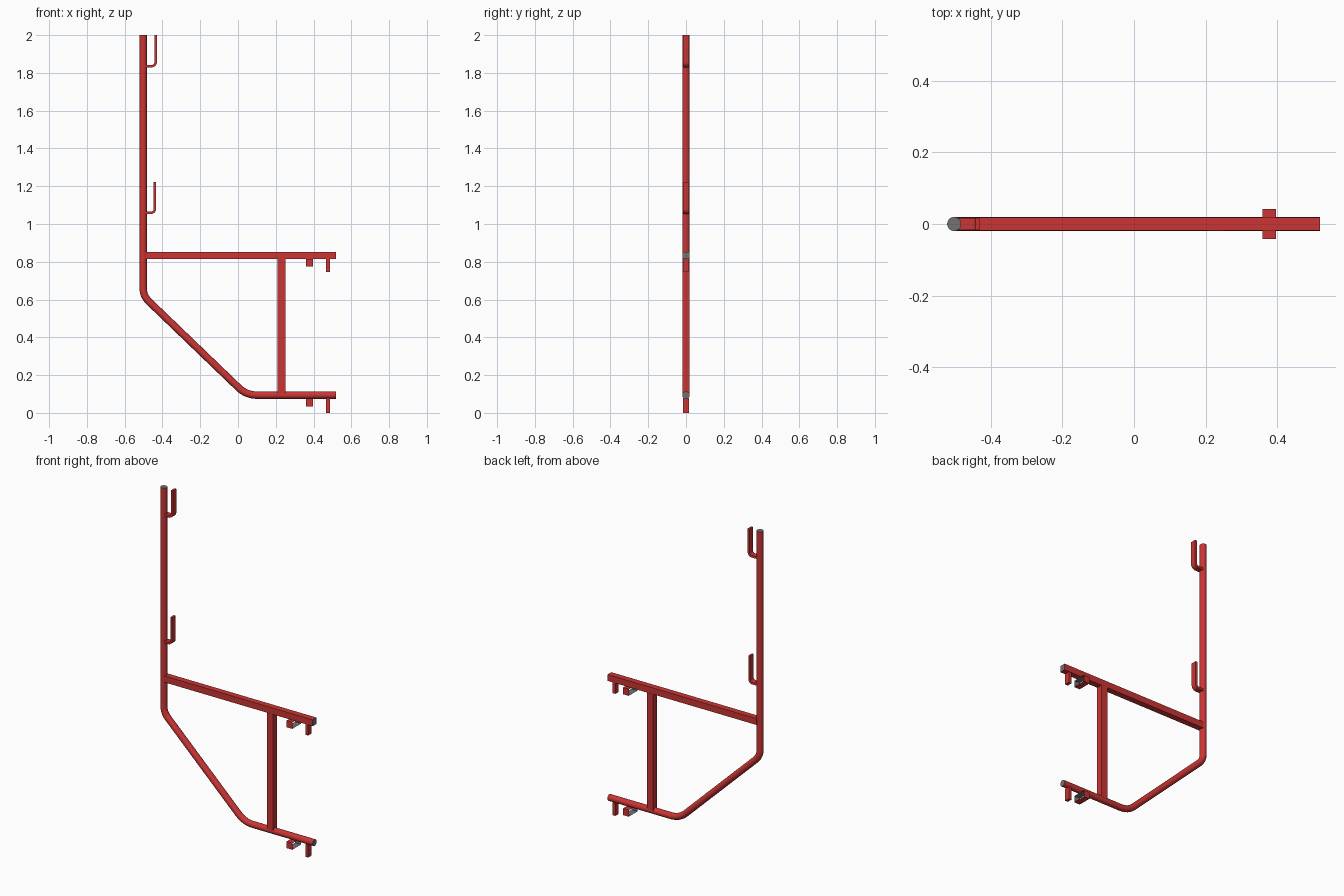
import bpy, bmesh, math
from mathutils import Vector, Matrix

if "Cube" in bpy.data.objects:
    bpy.data.objects.remove(bpy.data.objects["Cube"])


def material(name, color):
    m = bpy.data.materials.new(name)
    m.diffuse_color = (*color, 1)
    m.use_nodes = True
    m.node_tree.nodes["Principled BSDF"].inputs["Base Color"].default_value = m.diffuse_color
    return m


RED = material("red paint", (0.60, 0.035, 0.035))
GREY = material("grey steel", (0.17, 0.17, 0.17))


def finish(name, bm):
    mesh = bpy.data.meshes.new(name)
    bm.to_mesh(mesh)
    bm.free()
    mesh.materials.append(RED)
    mesh.materials.append(GREY)
    ob = bpy.data.objects.new(name, mesh)
    bpy.context.collection.objects.link(ob)
    return ob


def rounded_path(corners, steps=8):
    """Points (x, z, cut length); each inner corner becomes a tangent arc."""
    pts = [Vector(corners[0][:2])]
    for a, b, c in zip(corners, corners[1:], corners[2:]):
        p = Vector(b[:2])
        u = (Vector(a[:2]) - p).normalized()
        v = (Vector(c[:2]) - p).normalized()
        half = u.angle(v) / 2
        bis = (u + v).normalized()
        radius = b[2] * math.tan(half)
        centre = p + bis * (b[2] / math.cos(half))
        s, e = p + u * b[2] - centre, p + v * b[2] - centre
        sweep_angle = s.angle(e)
        for i in range(steps + 1):
            t = i / steps
            d = (s * math.sin((1 - t) * sweep_angle) + e * math.sin(t * sweep_angle)) / math.sin(sweep_angle)
            pts.append(centre + d.normalized() * radius)
    pts.append(Vector(corners[-1][:2]))
    return pts


def sweep(name, corners, profile, cap_mat=0, smooth=True):
    """Sweep a profile of (in-plane offset, y) along a path in the xz plane."""
    pts = rounded_path(corners)
    bm = bmesh.new()
    rings = []
    for i, p in enumerate(pts):
        d0 = (p - pts[max(i - 1, 0)]).normalized() if i else (pts[1] - p).normalized()
        d1 = (pts[i + 1] - p).normalized() if i < len(pts) - 1 else d0
        t = (d0 + d1).normalized()
        n = Vector((-t.y, t.x)) / t.dot(d0)
        rings.append([bm.verts.new((p.x + n.x * o, y, p.y + n.y * o)) for o, y in profile])
    k = len(profile)
    for a, b in zip(rings, rings[1:]):
        for j in range(k):
            bm.faces.new((a[j], a[(j + 1) % k], b[(j + 1) % k], b[j])).smooth = smooth
    for ring in (rings[0], rings[-1]):
        bm.faces.new(ring).material_index = cap_mat
    bmesh.ops.recalc_face_normals(bm, faces=bm.faces)
    ob = finish(name, bm)
    ob.data.set_sharp_from_angle(angle=math.radians(35))
    return ob


def add_box(bm, lo, hi):
    lo, hi = Vector(lo), Vector(hi)
    mat = Matrix.Translation((lo + hi) / 2) @ Matrix.Diagonal((*(hi - lo), 1))
    verts = bmesh.ops.create_cube(bm, size=1, matrix=mat)["verts"]
    return list({f for v in verts for f in v.link_faces})


def box(name, lo, hi, grey_ends=False):
    bm = bmesh.new()
    for f in add_box(bm, lo, hi):
        if grey_ends and abs(f.normal.x) > 0.5:
            f.material_index = 1
    return finish(name, bm)


def open_sleeve(name, lo, hi, wall=0.002):
    """Thin sleeve open towards +x and -x, grey inside."""
    bm = bmesh.new()
    w = Vector((0, wall, wall))
    outer = add_box(bm, lo, hi)
    inner = add_box(bm, Vector(lo) + w, Vector(hi) - w)
    bm.normal_update()
    ends = [f for f in outer + inner if abs(f.normal.x) > 0.5]
    inner = [f for f in inner if f not in ends]
    for f in inner:
        f.material_index = 1
    bmesh.ops.reverse_faces(bm, faces=inner)
    bmesh.ops.delete(bm, geom=ends, context='FACES_ONLY')
    return finish(name, bm)


# Bent main pipe: upright, diagonal and foot
R = 0.0195
circle = [(R * math.cos(2 * math.pi * i / 24), R * math.sin(2 * math.pi * i / 24)) for i in range(24)]
sweep("main_pipe", [(-0.502, 2.0), (-0.502, 0.619, 0.04), (0.044, 0.094, 0.055), (0.519, 0.094)],
      circle, cap_mat=1)

# Square crossbeam and post
box("crossbeam", (-0.49, -0.0185, 0.814), (0.519, 0.0185, 0.853), grey_ends=True)
box("post", (0.209, -0.0195, 0.10), (0.251, 0.0195, 0.815))

# Strap hooks on the upright
strap = [(-0.0065, -0.017), (0.0065, -0.017), (0.0065, 0.017), (-0.0065, 0.017)]
for name, x, z, top in (("upper_hook", -0.436, 1.836, 2.0), ("lower_hook", -0.440, 1.06, 1.223)):
    sweep(name, [(-0.495, z), (x, z, 0.02), (x, top)], strap)

# Pin and sleeve under each horizontal arm
for name, z in (("upper", 0.815), ("lower", 0.075)):
    box(name + "_pin", (0.467, -0.016, z - (0.068 if name == "upper" else 0.075)), (0.486, 0.016, z + 0.003))
    open_sleeve(name + "_sleeve", (0.359, -0.042, z - 0.041), (0.397, 0.042, z))
